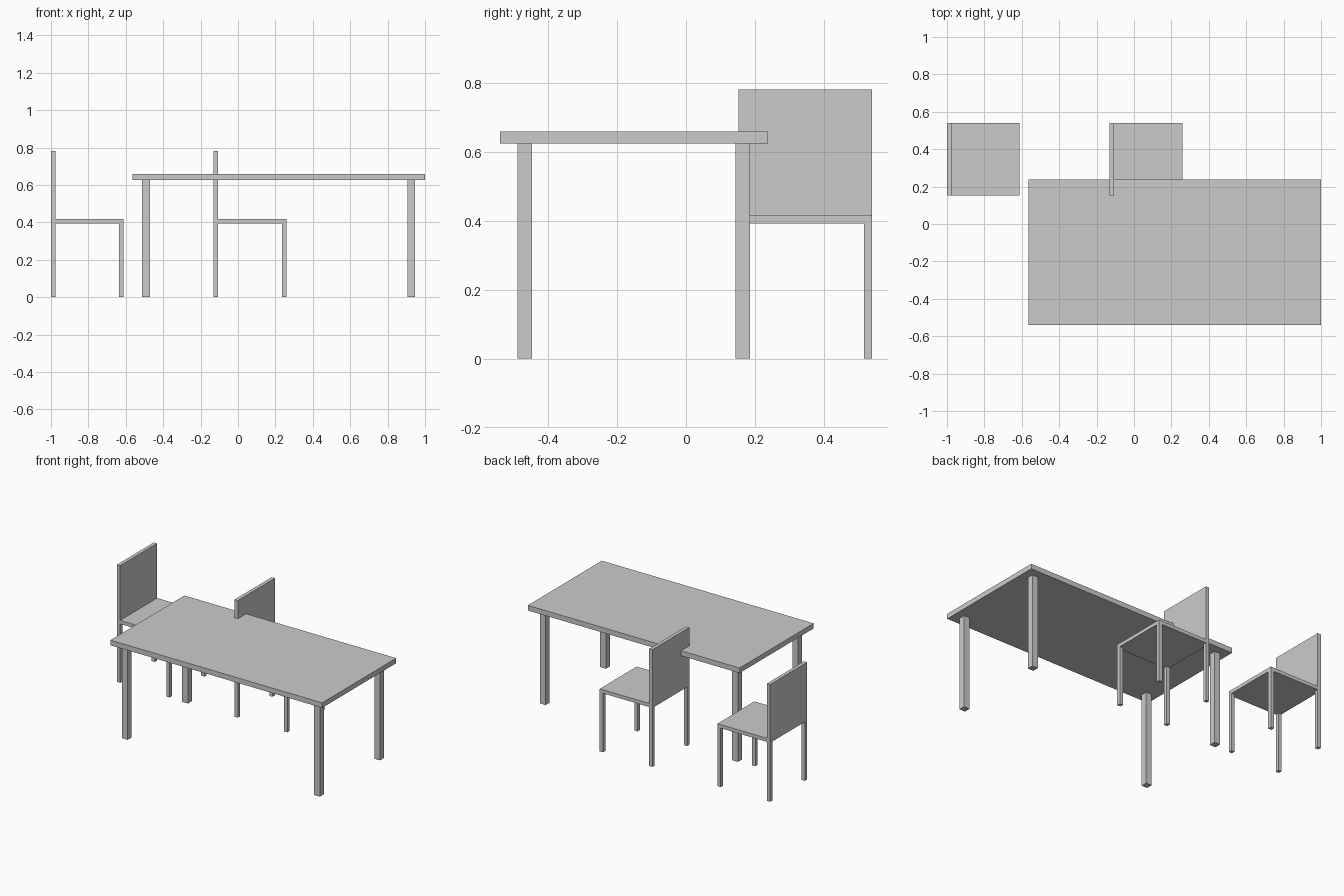
import bpy

if "Cube" in bpy.data.objects:
    bpy.data.objects.remove(bpy.data.objects["Cube"])

grey = bpy.data.materials.new("plain_grey")
grey.diffuse_color = (0.6, 0.6, 0.6, 1)
grey.use_nodes = True
grey.node_tree.nodes["Principled BSDF"].inputs["Base Color"].default_value = grey.diffuse_color


def box(name, x, y, z):
    """Box spanning the given (min, max) ranges."""
    spans = (x, y, z)
    bpy.ops.mesh.primitive_cube_add(size=1, location=[(a + b) / 2 for a, b in spans])
    ob = bpy.context.object
    ob.name = name
    ob.scale = [b - a for a, b in spans]
    bpy.ops.object.transform_apply(location=False, rotation=False, scale=True)
    ob.data.materials.append(grey)


def legs(name, x, y, width, height):
    """Four square legs in the corners of a rectangle."""
    for side, lx in (("left", x[0]), ("right", x[1] - width)):
        for end, ly in (("front", y[0]), ("back", y[1] - width)):
            box(f"{name}_leg_{end}_{side}", (lx, lx + width), (ly, ly + width), (0, height))


def chair(name, x0):
    size, thick = 0.389, 0.024
    x, y = (x0, x0 + size), (0.152, 0.541)
    legs(name, x, y, thick, 0.393)
    box(f"{name}_seat", x, y, (0.393, 0.417))
    box(f"{name}_backrest", (x0, x0 + thick), y, (0.417, 0.782))


# Table
box("table_top", (-0.563, 1.0), (-0.541, 0.239), (0.626, 0.66))
legs("table", (-0.513, 0.947), (-0.49, 0.186), 0.042, 0.626)

# Two chairs facing the same way
chair("outer_chair", -1.0)
chair("tucked_chair", -0.131)
